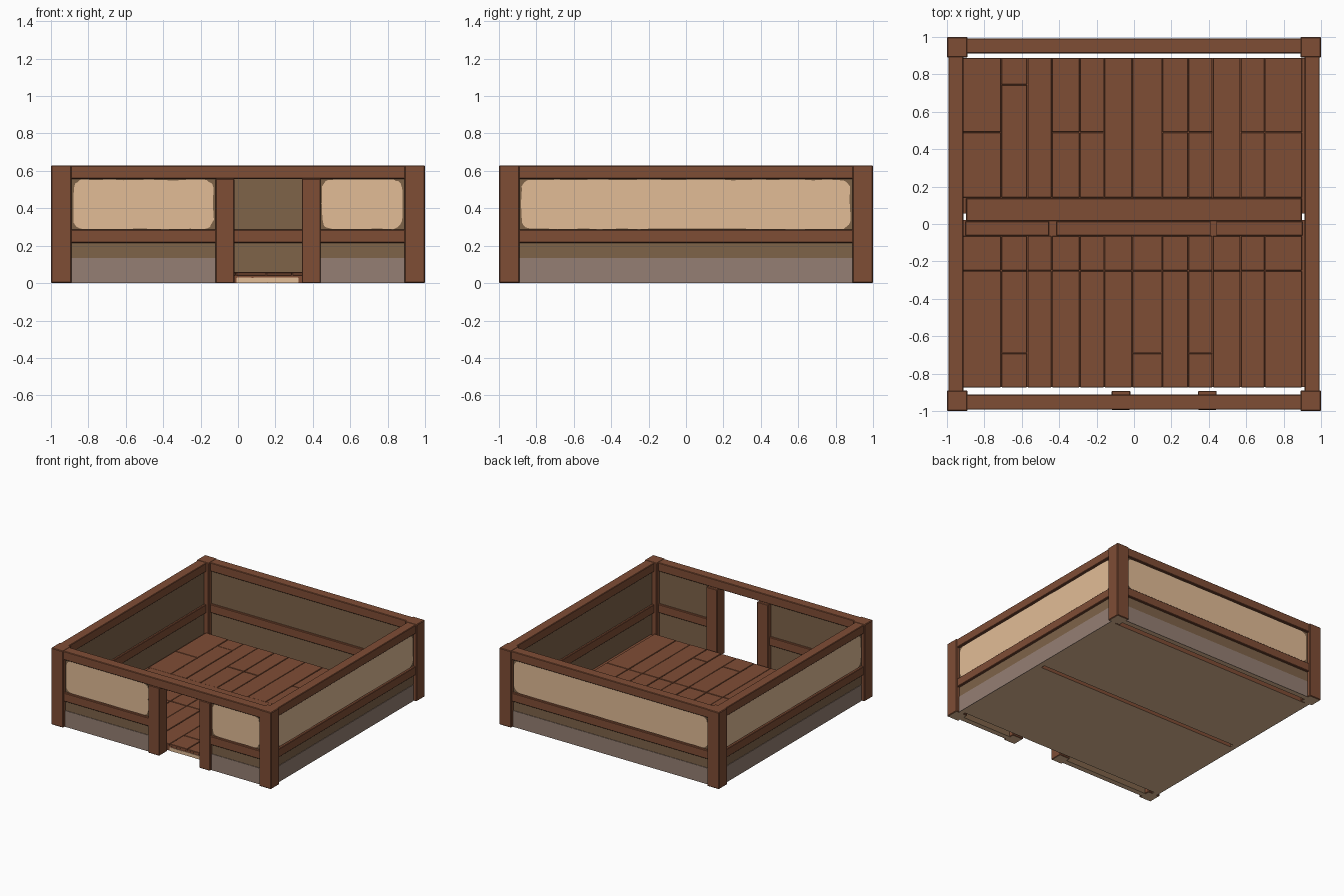
import bpy, bmesh, math, random
from mathutils import Matrix, Vector

if "Cube" in bpy.data.objects:
    bpy.data.objects.remove(bpy.data.objects["Cube"])

random.seed(4)


def srgb(r, g, b):
    def lin(c):
        c /= 255
        return c / 12.92 if c <= 0.04045 else ((c + 0.055) / 1.055) ** 2.4
    return (lin(r), lin(g), lin(b), 1)


def material(name, rgb):
    m = bpy.data.materials.new(name)
    m.diffuse_color = srgb(*rgb)
    m.use_nodes = True
    m.node_tree.nodes["Principled BSDF"].inputs["Base Color"].default_value = m.diffuse_color
    return m


WOOD = material("brown wood", (127, 77, 53))
DARK = material("olive brown wall", (126, 99, 73))
CREAM = material("cream plaster", (226, 188, 150))
STONE = material("grey stone", (149, 127, 115))


def finish(bm, name, mats, rot=0):
    bm.transform(Matrix.Rotation(rot, 4, 'Z'))
    bmesh.ops.recalc_face_normals(bm, faces=bm.faces[:])
    me = bpy.data.meshes.new(name)
    bm.to_mesh(me)
    bm.free()
    for m in mats:
        me.materials.append(m)
    ob = bpy.data.objects.new(name, me)
    bpy.context.collection.objects.link(ob)
    return ob


def box(name, x, y, z, mat=WOOD, rot=0, bevel=0.0, under=None):
    """Box from (min, max) ranges; 'under' colours its bottom face."""
    bm = bmesh.new()
    bmesh.ops.create_cube(bm, size=1)
    for v in bm.verts:
        v.co = Vector([r[0] if c < 0 else r[1] for c, r in zip(v.co, (x, y, z))])
    if bevel:
        bmesh.ops.bevel(bm, geom=bm.edges[:], offset=bevel, segments=1,
                        affect='EDGES')
    bm.normal_update()
    if under:
        for f in bm.faces:
            f.material_index = 1 if f.normal.z < -0.9 else 0
    return finish(bm, name, [mat, under] if under else [mat], rot)


def patch(name, u, z, y, radius, mat, rot, jitter=0.006):
    """Thin plaster plate with rounded corners and a slightly ragged outline."""
    bm = bmesh.new()
    pts = []
    for cx, cz, a0 in ((u[1] - radius, z[1] - radius, 0), (u[0] + radius, z[1] - radius, 90),
                       (u[0] + radius, z[0] + radius, 180), (u[1] - radius, z[0] + radius, 270)):
        for i in range(6):
            a = math.radians(a0 + 18 * i)
            pts.append(Vector((cx + radius * math.cos(a), cz + radius * math.sin(a))))
    ring = []
    for a, b in zip(pts, pts[1:] + pts[:1]):
        n = max(1, int((b - a).length / 0.07))
        ring += [a.lerp(b, i / n) for i in range(n)]
    mid = Vector(((u[0] + u[1]) / 2, (z[0] + z[1]) / 2))
    verts = []
    for p in ring:
        p = p + Vector([math.copysign(random.random() * jitter, m - c) for c, m in zip(p, mid)])
        verts.append(bm.verts.new((p.x, y, p.y)))
    face = bm.faces.new(verts)
    out = bmesh.ops.extrude_face_region(bm, geom=[face])
    for v in out['geom']:
        if isinstance(v, bmesh.types.BMVert):
            v.co.y -= 0.004
    return finish(bm, name, [mat], rot)


# Corner posts
for i in range(4):
    box(f"corner_post_{i}", (0.89, 1), (0.89, 1), (0, 0.63), rot=i * math.pi / 2,
        bevel=0.005, under=CREAM)

# Four walls; the front one is split by the doorway
SIDES = (("front", [(-0.89, -0.12), (0.44, 0.89)]), ("right", [(-0.89, 0.89)]),
         ("back", [(-0.89, 0.89)]), ("left", [(-0.89, 0.89)]))
for k, (side, spans) in enumerate(SIDES):
    rot = k * math.pi / 2
    box(f"{side}_top_beam", (-0.9, 0.9), (-0.992, -0.912), (0.557, 0.628), rot=rot, bevel=0.004)
    for j, (a, b) in enumerate(spans):
        box(f"{side}_wall_{j}", (a - 0.01, b + 0.01), (-0.97, -0.93), (0, 0.57), DARK, rot,
            under=CREAM)
        box(f"{side}_middle_rail_{j}", (a - 0.01, b + 0.01), (-0.99, -0.914), (0.215, 0.286),
            rot=rot, bevel=0.004)
        patch(f"{side}_plaster_{j}", (a + 0.007, b - 0.009), (0.287, 0.555), -0.969,
              0.05, CREAM, rot)
        box(f"{side}_stone_base_{j}", (a, b), (-0.974, -0.969), (0.0, 0.133), STONE, rot)

# Door posts
for i, x in enumerate((-0.12, 0.342)):
    box(f"door_post_{i}", (x, x + 0.1), (-0.994, -0.892), (0, 0.558), bevel=0.004, under=CREAM)

# Floor slabs with a narrow gap between the halves
box("front_floor_slab", (-0.93, 0.93), (-0.872, 0.022), (0.0, 0.043), WOOD, under=CREAM)
box("back_floor_slab", (-0.93, 0.93), (0.056, 0.887), (0.0, 0.043), WOOD, under=CREAM)
patch("threshold_plaster", (-0.01, 0.325), (0.0, 0.03), -0.871, 0.006, CREAM, 0, 0.002)

# Floor planks, column by column, with their cross cuts
XS = [-0.915, -0.71, -0.57, -0.44, -0.29, -0.16, -0.01, 0.15, 0.29, 0.42, 0.57, 0.70, 0.90]
BACK_CUTS = {0: 0.49, 1: 0.745, 3: 0.49, 4: 0.49, 7: 0.49, 8: 0.49, 10: 0.49, 11: 0.49}
FRONT_CUTS = {1: -0.69, 6: -0.69, 8: -0.69}
G = 0.002
for c in range(12):
    back = [0.14] + ([BACK_CUTS[c]] if c in BACK_CUTS else []) + [0.89]
    front = [-0.875] + ([FRONT_CUTS[c]] if c in FRONT_CUTS else []) + [-0.25, -0.063]
    for half, ys in (("back", back), ("front", front)):
        for j in range(len(ys) - 1):
            top = 0.055 + random.uniform(-0.001, 0.002)
            box(f"{half}_plank_{c}_{j}", (XS[c] + G, XS[c + 1] - G), (ys[j] + G, ys[j + 1] - G),
                (0.04, top), bevel=0.002)

# Middle cross boards
box("middle_board", (-0.897, 0.897), (0.016, 0.138), (0.04, 0.06), bevel=0.003)
for i, (a, b) in enumerate(((-0.9, -0.455), (-0.415, 0.41), (0.44, 0.9))):
    box(f"middle_strip_{i}", (a, b), (-0.062, 0.014), (0.04, 0.056), bevel=0.002)
